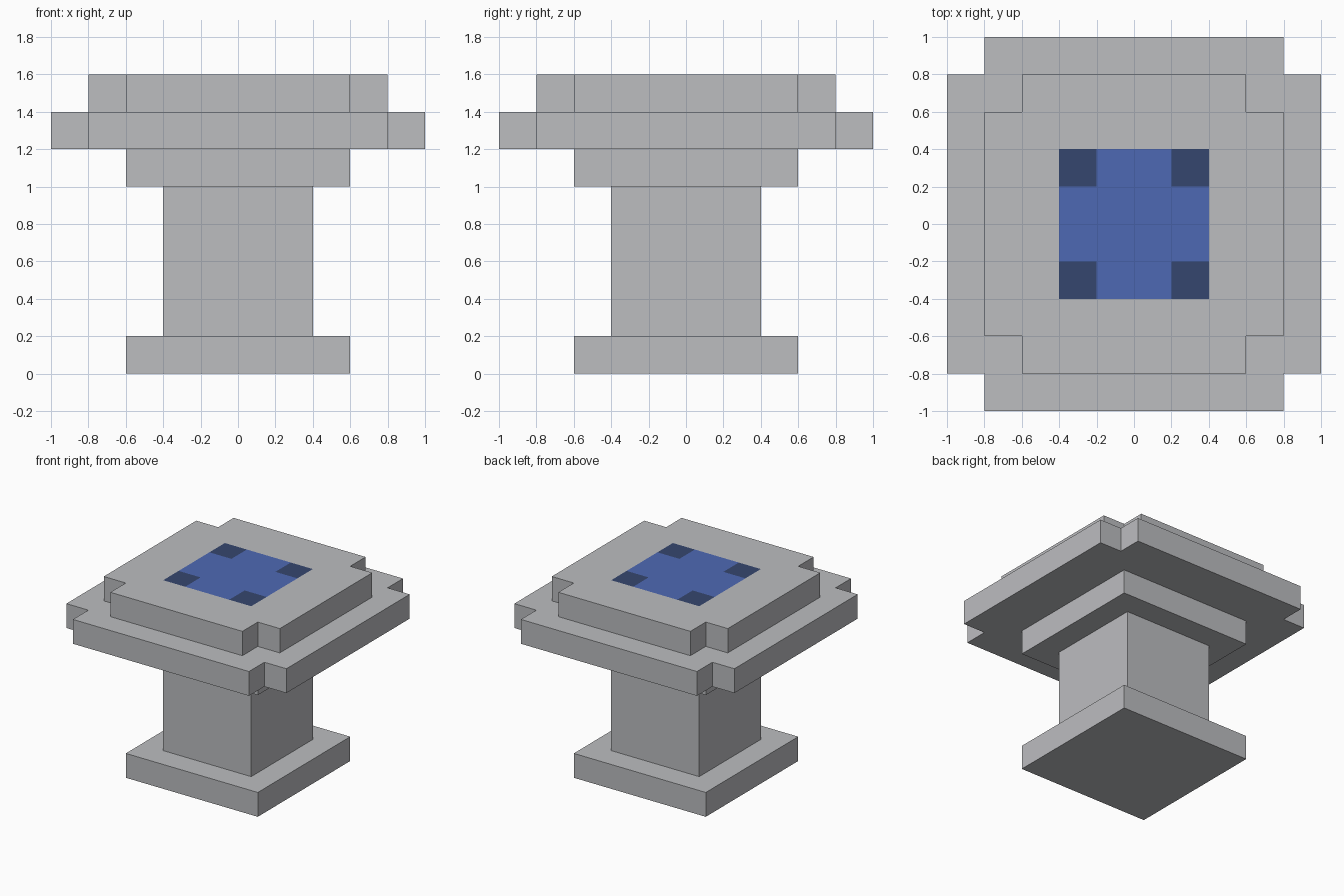
import bpy
import bmesh

cube = bpy.data.objects.get("Cube")
if cube:
    bpy.data.objects.remove(cube, do_unlink=True)


def make_material(name, rgb):
    mat = bpy.data.materials.new(name)
    mat.use_nodes = True
    mat.diffuse_color = (*rgb, 1)
    mat.node_tree.nodes["Principled BSDF"].inputs["Base Color"].default_value = (*rgb, 1)
    return mat


stone = make_material("stone grey", (0.503, 0.509, 0.527))
blue = make_material("bright blue", (0.076, 0.141, 0.456))
navy = make_material("dark blue", (0.036, 0.061, 0.159))


def square(h):
    return [(-h, -h), (h, -h), (h, h), (-h, h)]


def notched(h, n):
    """Square of half-width h whose corners are cut back to n."""
    return [(-n, -h), (n, -h), (n, -n), (h, -n), (h, n), (n, n),
            (n, h), (-n, h), (-n, n), (-h, n), (-h, -n), (-n, -n)]


def slab(name, outline, z0, z1, paint=None):
    """Extrude an outline from z0 to z1, optionally painting its top."""
    bm = bmesh.new()
    bottom = bm.faces.new([bm.verts.new((x, y, z0)) for x, y in outline])
    up = bmesh.ops.extrude_face_region(bm, geom=[bottom], use_keep_orig=True)["geom"]
    bmesh.ops.translate(bm, vec=(0, 0, z1 - z0),
                        verts=[v for v in up if isinstance(v, bmesh.types.BMVert)])
    bmesh.ops.recalc_face_normals(bm, faces=bm.faces)
    if paint:
        paint(bm)
    mesh = bpy.data.meshes.new(name)
    bm.to_mesh(mesh)
    bm.free()
    for mat in (stone, blue, navy):
        mesh.materials.append(mat)
    obj = bpy.data.objects.new(name, mesh)
    bpy.context.collection.objects.link(obj)
    return obj


def paint_panel(bm):
    """Cut the top face into strips, then colour the blue panel and its corners."""
    for axis in ((1, 0, 0), (0, 1, 0)):
        for d in (-0.4, -0.2, 0.2, 0.4):
            top = [f for f in bm.faces if f.normal.z > 0.9]
            edges = {e for f in top for e in f.edges}
            verts = {v for f in top for v in f.verts}
            bmesh.ops.bisect_plane(bm, geom=top + list(edges) + list(verts), dist=1e-5,
                                   plane_co=[a * d for a in axis], plane_no=axis)
            bm.normal_update()
    for f in bm.faces:
        c = f.calc_center_median()
        ax, ay = abs(c.x), abs(c.y)
        if f.normal.z > 0.9 and max(ax, ay) < 0.4:
            f.material_index = 2 if min(ax, ay) > 0.2 else 1


# Foot, column and collar
slab("base", square(0.6), 0.0, 0.2)
slab("column", square(0.4), 0.2, 1.0)
slab("collar", square(0.6), 1.0, 1.2)

# Stepped table top with notched corners
slab("lower_top", notched(1.0, 0.8), 1.2, 1.4)
slab("upper_top", notched(0.8, 0.6), 1.4, 1.6, paint_panel)
